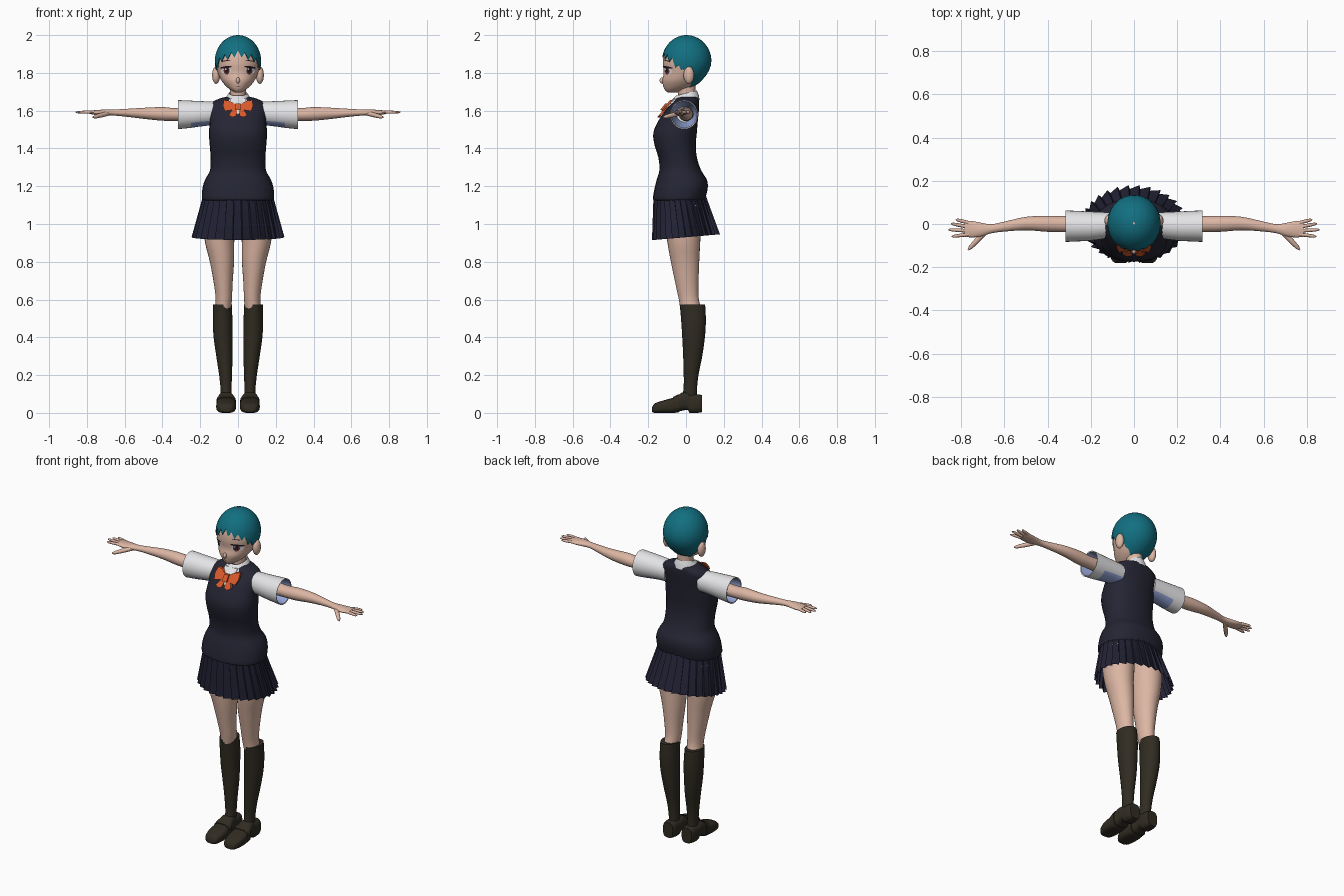
import bpy, bmesh, math
from mathutils import Vector

if "Cube" in bpy.data.objects:
    bpy.data.objects.remove(bpy.data.objects["Cube"])


def material(name, r, g, b):
    m = bpy.data.materials.new(name)
    m.use_nodes = True
    m.diffuse_color = (r, g, b, 1)
    m.node_tree.nodes["Principled BSDF"].inputs["Base Color"].default_value = (r, g, b, 1)
    return m


SKIN = material("skin", .72, .47, .37)
HAIR = material("teal hair", .006, .16, .22)
VEST = material("navy vest", .018, .018, .034)
SKIRT = material("navy skirt", .016, .016, .036)
WHITE = material("white cloth", .78, .78, .8)
BLUE = material("pale blue cloth", .3, .38, .68)
ORANGE = material("orange ribbon", .68, .1, .025)
BROWN = material("dark brown", .03, .025, .016)
IRIS = material("red brown", .13, .035, .03)
DARK = material("dark lines", .015, .01, .015)


def build(name, verts, faces, mats, smooth=True, rule=None):
    bm = bmesh.new()
    vs = [bm.verts.new(v) for v in verts]
    for f in faces:
        bm.faces.new([vs[i] for i in f])
    bmesh.ops.recalc_face_normals(bm, faces=bm.faces[:])
    for f in bm.faces:
        f.smooth = smooth
        if rule:
            f.material_index = rule(f)
    me = bpy.data.meshes.new(name)
    bm.to_mesh(me)
    bm.free()
    for m in mats:
        me.materials.append(m)
    if smooth:
        me.set_sharp_from_angle(angle=math.radians(50))
    ob = bpy.data.objects.new(name, me)
    bpy.context.collection.objects.link(ob)
    return ob


def loft(name, rings, mats, caps=True, smooth=True, rule=None):
    n = len(rings[0])
    faces = [(r * n + i, r * n + (i + 1) % n, (r + 1) * n + (i + 1) % n, (r + 1) * n + i)
             for r in range(len(rings) - 1) for i in range(n)]
    if caps:
        faces += [tuple(range(n)), tuple((len(rings) - 1) * n + i for i in range(n))]
    return build(name, [p for r in rings for p in r], faces, mats, smooth, rule)


def ring(c, u, v, n=28, e=2):
    """Superellipse around c spanned by the half axes u and v."""
    def s(t):
        return math.copysign(abs(t) ** (2 / e), t)
    return [Vector(c) + Vector(u) * s(math.cos(a)) + Vector(v) * s(math.sin(a))
            for a in (2 * math.pi * i / n for i in range(n))]


def refine(rows, k=4):
    """Smooth in-between rows through the given rows."""
    p = [rows[0]] + rows + [rows[-1]]
    out = []
    for i in range(1, len(p) - 2):
        for t in (j / k for j in range(k)):
            out.append(tuple(.5 * (2 * b + (c - a) * t + (2 * a - 5 * b + 4 * c - d) * t * t
                                   + (3 * b - a - 3 * c + d) * t ** 3)
                             for a, b, c, d in zip(*p[i - 1:i + 3])))
    return out + [rows[-1]]


def upright(name, rows, mat, s=1, e=2):
    """Loft along z; rows are z, centre x, half width, front y, back y."""
    return loft(name, [ring((s * x, (f + b) / 2, z), (w, 0, 0), (0, (b - f) / 2, 0), e=e)
                       for z, x, w, f, b in refine(rows)], [mat])


def sideways(name, rows, mats, s, caps=True, rule=None):
    """Loft along x; rows are x, centre y, centre z, half depth, half height."""
    return loft(name, [ring((s * x, y, z), (0, a, 0), (0, 0, h)) for x, y, z, a, h in rows],
                mats, caps, rule=rule)


def ball(name, loc, size, mat):
    rings = [ring((loc[0], loc[1], loc[2] + size[2] * math.sin(t)), (size[0] * math.cos(t), 0, 0),
                  (0, size[1] * math.cos(t), 0), 16) for t in (-1.5 + 3 * i / 10 for i in range(11))]
    return loft(name, rings, [mat])


# Head surface: half width, front and back by height, with a domed crown
SKULL = refine([(1.695, .015, -.095, -.045), (1.71, .04, -.112, 0), (1.73, .064, -.12, .045),
                (1.76, .088, -.125, .078), (1.8, .106, -.118, .11), (1.84, .116, -.122, .126),
                (1.86, .117, -.122, .129)], 8)


def skull(z, grow=0):
    k = 1
    if z > 1.86:
        k = math.sqrt(max(0, 1 - ((z - 1.86) / (.134 + grow)) ** 2))
        z = 1.86
    for a, b in zip(SKULL, SKULL[1:]):
        if z <= b[0]:
            break
    t = (z - a[0]) / (b[0] - a[0])
    w, f, r = (p + (q - p) * t for p, q in zip(a[1:], b[1:]))
    return (w + grow) * k, (f + r) / 2, ((r - f) / 2 + grow) * k


levels = [1.695 + .165 * i / 20 for i in range(21)] + [1.86 + .1339 * math.sin(i * math.pi / 24) for i in range(1, 13)]
loft("head", [ring((0, c, z), (w, 0, 0), (0, d, 0), 48) for z in levels for w, c, d in [skull(z)]], [SKIN])
ball("nose", (0, -.127, 1.76), (.01, .013, .016), SKIN)
upright("neck", [(1.58, 0, .05, -.05, .055), (1.66, 0, .042, -.04, .05), (1.75, 0, .045, -.05, .05)], SKIN)

# Cropped hair with a jagged fringe
LINE = [(0, 1.903), (50, 1.872), (75, 1.82), (100, 1.82), (115, 1.765), (140, 1.722), (181, 1.715)]


def hairline(i, n):
    a = abs((360 * i / n + 180) % 360 - 180)
    for p, q in zip(LINE, LINE[1:]):
        if a <= q[0]:
            break
    jag = (abs(i % 6 - 3) - 1.5) * (.011 if a < 80 else .002)
    return p[1] + (q[1] - p[1]) * (a - p[0]) / (q[0] - p[0]) + jag


cap, N = [], 120
for j in range(15):
    row = []
    for i in range(N):
        low = hairline(i, N)
        z = low + (1.9999 - low) * math.sin(j / 14 * math.pi / 2)
        w, c, d = skull(z, .006)
        a = 2 * math.pi * i / N
        row.append((w * math.sin(a), c - d * math.cos(a), z))
    cap.append(row)
loft("hair", [[(x * .96, y * .96, z) for x, y, z in cap[0]]] + cap, [HAIR], caps=False)


def face_patch(name, x, z, rx, rz, mat, lift, tilt=0):
    """Thin oval laid on the front of the head."""
    verts, n = [], 20
    for k in (.02, .35, .7, 1):
        for a in (2 * math.pi * i / n for i in range(n)):
            px = x + rx * k * math.cos(a)
            pz = z + rz * k * math.sin(a) + tilt * (px - x)
            w, c, d = skull(pz)
            verts.append((px, c - d * math.sqrt(max(.02, 1 - (px / w) ** 2)) - lift, pz))
    loft(name, [verts[i * n:i * n + n] for i in range(4)], [mat])


face_patch("mouth", 0, 1.73, .014, .0018, IRIS, .002)

TORSO_TOP = 1.675
for s, side in ((1, "left"), (-1, "right")):
    # Face details and ear
    face_patch(side + "_eye_white", s * .062, 1.81, .027, .019, WHITE, .002)
    face_patch(side + "_iris", s * .06, 1.811, .016, .02, IRIS, .003)
    face_patch(side + "_pupil", s * .06, 1.813, .009, .013, DARK, .004)
    face_patch(side + "_eye_glint", s * .06 - .005, 1.82, .004, .005, WHITE, .005)
    face_patch(side + "_lashes", s * .064, 1.83, .031, .006, DARK, .005, -s * .15)
    face_patch(side + "_brow", s * .06, 1.865, .022, .0025, DARK, .002, -s * .15)
    ball(side + "_ear", (s * .116, .015, 1.788), (.021, .028, .046), SKIN)

    # Arm, palm, fingers and thumb
    sideways(side + "_arm", refine([
        (.13, 0, 1.585, .042, .042), (.32, 0, 1.58, .037, .034), (.4, .001, 1.583, .037, .036),
        (.5, .002, 1.586, .031, .029), (.6, -.012, 1.589, .023, .02), (.66, -.022, 1.59, .021, .016),
        (.71, -.026, 1.59, .032, .016), (.75, -.024, 1.59, .038, .013), (.785, -.022, 1.592, .037, .009)]),
        [SKIN], s)
    fingers = [("little", .775, .008, .825, .021), ("ring", .78, -.011, .848, .002),
               ("middle", .78, -.031, .86, -.026), ("index", .775, -.049, .845, -.058)]
    for label, x0, y0, x1, y1 in fingers + [("thumb", .69, -.038, .768, -.12)]:
        a, b = Vector((s * x0, y0, 1.592)), Vector((s * x1, y1, 1.592))
        r = .0085
        if label == "thumb":
            a.z, b.z, r = 1.585, 1.565, .013
        d = (b - a).normalized()
        across = d.cross(Vector((0, 0, 1)))
        loft(side + "_" + label + "_finger",
             [ring(a.lerp(b, t), across * r * k, Vector((0, 0, r * k)), 10)
              for t, k in ((-.15, 1), (.5, .95), (.85, .75), (1, .3))], [SKIN])

    # Short sleeve with a pale underside and lining
    def lining(f):
        c = f.calc_center_median()
        inside = abs(c.x) > .22 and math.hypot(c.y + .01, c.z - 1.58) < .066
        return int(inside or (f.normal.z < -.55 and abs(c.x) < .26))
    sideways(side + "_sleeve", [
        (.11, -.005, 1.585, .058, .062), (.16, -.008, 1.585, .064, .064), (.21, -.01, 1.583, .068, .068),
        (.25, -.01, 1.581, .07, .072), (.318, -.01, 1.579, .073, .077), (.316, -.01, 1.579, .068, .071),
        (.26, -.01, 1.58, .058, .06), (.2, -.01, 1.58, .04, .04)], [WHITE, BLUE], s, True, lining)

    # Leg, knee sock and shoe
    upright(side + "_leg", [
        (.54, .08, .042, -.028, .085), (.6, .075, .043, -.038, .068), (.68, .078, .049, -.055, .066),
        (.8, .085, .064, -.08, .07), (.9, .097, .077, -.098, .075), (1, .1, .085, -.11, .08),
        (1.1, .1, .085, -.1, .08)], SKIN, s)
    upright(side + "_sock", [
        (.05, .062, .03, -.03, .06), (.12, .063, .029, -.014, .058), (.2, .066, .034, -.012, .066),
        (.3, .072, .043, -.015, .086), (.4, .079, .05, -.02, .1), (.48, .081, .052, -.025, .105),
        (.55, .082, .05, -.031, .103), (.575, .082, .049, -.034, .1)], BROWN, s)
    shoe = refine([(-.18, .025, .005, .03), (-.165, .041, 0, .05), (-.12, .052, 0, .066),
                   (-.06, .05, 0, .083), (-.02, .044, .012, .108), (.01, .041, .014, .108),
                   (.02, .041, 0, .1), (.06, .04, 0, .098), (.085, .033, .004, .095)])

    def shoe_ring(y, w, lo, hi, grow=0):
        return ring((s * .063, y, (lo + hi) / 2), (w + grow, 0, 0), (0, 0, (hi - lo) / 2 + grow), 28, 3)
    loft(side + "_shoe", [shoe_ring(*r) for r in shoe], [BROWN])
    loft(side + "_shoe_strap", [shoe_ring(y, .049, .006, hi, .003)
                                for y, hi in ((-.07, .081), (-.04, .095))], [BROWN])

# Knitted vest
upright("vest", [
    (1.125, 0, .18, -.165, .095), (1.135, 0, .19, -.175, .102), (1.19, 0, .188, -.166, .115),
    (1.235, 0, .174, -.155, .11), (1.285, 0, .148, -.141, .08), (1.35, 0, .145, -.146, .058),
    (1.42, 0, .15, -.167, .052), (1.48, 0, .154, -.173, .057), (1.54, 0, .15, -.15, .062),
    (1.6, 0, .152, -.11, .068), (1.64, 0, .142, -.075, .07), (1.665, 0, .095, -.055, .067),
    (TORSO_TOP, 0, .05, -.04, .055)], VEST, e=2.3)

# Pleated skirt, slightly longer in front
pleats, rows = 30, []
for t in (0, .35, .7, 1):
    row = []
    for i in range(pleats):
        for shift, push in ((0, .008), (.9, -.01)):
            a = 2 * math.pi * (i + shift) / pleats
            k = push * (.3 + .7 * t)
            y = -.035 + .035 * t + (.135 + .038 * t + k) * math.sin(a)
            row.append(((.18 + .058 * t + k) * math.cos(a), y, 1.16 - .23 * t + .085 * y * t))
    rows.append(row)
loft("pleated_skirt", rows, [SKIRT], caps=False, smooth=False)

# Shirt collar
collar = []
for rx, front, back, z, slope in ((.043, -.045, .052, 1.683, .25), (.048, -.052, .058, 1.692, .25),
                                  (.066, -.08, .068, 1.668, .2), (.078, -.098, .072, 1.648, .12)):
    pts = ring((0, (front + back) / 2, z), (rx, 0, 0), (0, (back - front) / 2, 0))
    collar.append([(p.x, p.y, p.z + slope * p.y) for p in pts])
loft("collar", collar, [WHITE], caps=False)


# Ribbon bow lying on the sloped chest
def bow_part(name, outline, mat, front=-.122, depth=.014):
    rings = [[(x, front + d + .8 * (z - 1.61), z) for x, z in outline] for d in (0, depth)]
    loft(name, rings, [mat], smooth=False)


bow_part("shirt_front", [(-.045, 1.665), (.045, 1.665), (0, 1.575)], WHITE, -.11, .008)
for s, side in ((1, "left"), (-1, "right")):
    bow_part(side + "_bow_loop", [(0, 1.626), (s * .045, 1.652), (s * .075, 1.656), (s * .08, 1.625),
                                  (s * .07, 1.598), (s * .04, 1.602), (0, 1.614)], ORANGE)
    bow_part(side + "_bow_tail", [(s * .003, 1.615), (s * .028, 1.61), (s * .05, 1.575),
                                  (s * .03, 1.565), (s * .008, 1.572)], ORANGE, -.116)
bow_part("bow_knot", [(-.014, 1.637), (.014, 1.637), (.016, 1.604), (-.016, 1.604)], ORANGE, -.132, .02)
